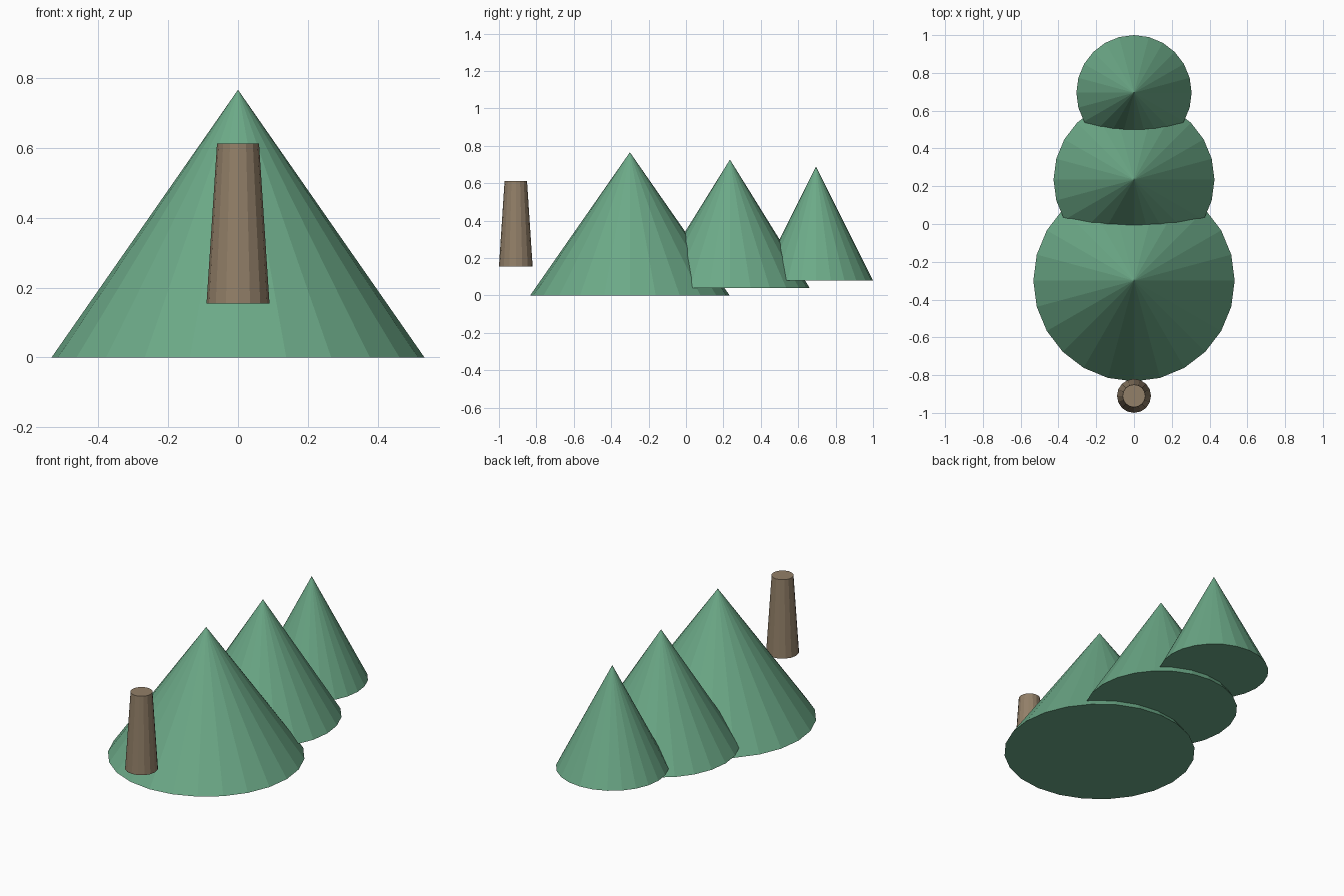
import bpy

cube = bpy.data.objects.get("Cube")
if cube:
    bpy.data.objects.remove(cube, do_unlink=True)


def make_material(name, color):
    mat = bpy.data.materials.new(name)
    mat.use_nodes = True
    mat.diffuse_color = color
    mat.node_tree.nodes["Principled BSDF"].inputs["Base Color"].default_value = color
    return mat


def add_cone(name, y, bottom, top, radius, tip_radius, sides, mat):
    """Flat-faced, closed cone standing between two heights."""
    bpy.ops.mesh.primitive_cone_add(
        vertices=sides, radius1=radius, radius2=tip_radius, depth=top - bottom,
        end_fill_type='NGON', location=(0, y, (bottom + top) / 2))
    obj = bpy.context.object
    obj.name = name
    obj.data.name = name
    obj.data.materials.append(mat)
    return obj


leaf_green = make_material("leaf green", (0.15, 0.40, 0.245, 1))
bark_brown = make_material("bark brown", (0.29, 0.215, 0.14, 1))

# Tapered trunk, floating in front of the foliage
add_cone("trunk", -0.91, 0.155, 0.612, 0.09, 0.06, 16, bark_brown)

# Three foliage cones, shrinking and rising towards the back
add_cone("foliage_large", -0.3, 0, 0.765, 0.533, 0, 24, leaf_green)
add_cone("foliage_middle", 0.235, 0.04, 0.726, 0.426, 0, 24, leaf_green)
add_cone("foliage_small", 0.695, 0.08, 0.688, 0.305, 0, 24, leaf_green)
